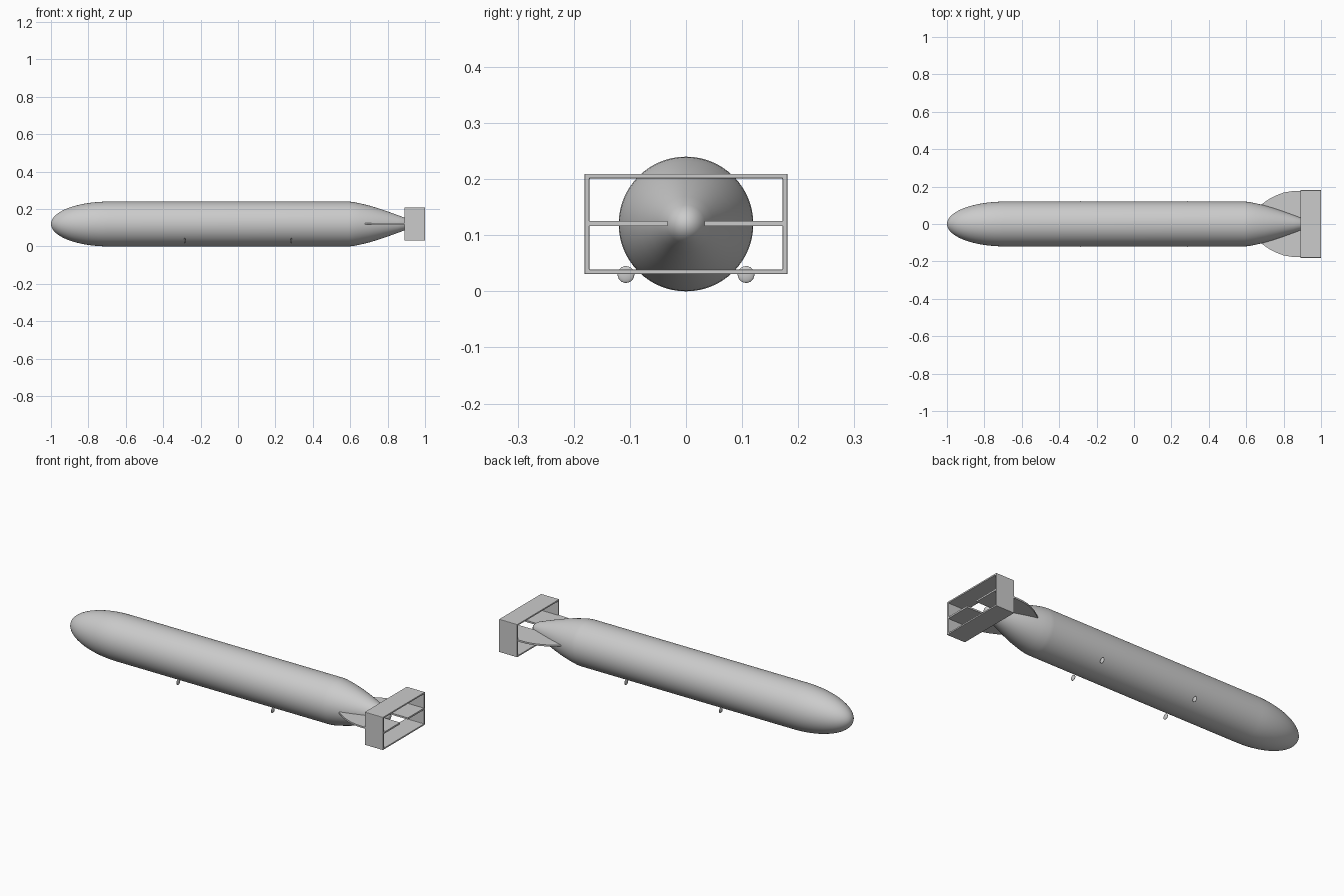
import bpy, bmesh, math

if "Cube" in bpy.data.objects:
    bpy.data.objects.remove(bpy.data.objects["Cube"])

AXIS_Z = 0.12
grey = bpy.data.materials.new("light_grey")
grey.diffuse_color = (0.6, 0.6, 0.6, 1)
grey.use_nodes = True
grey.node_tree.nodes["Principled BSDF"].inputs["Base Color"].default_value = grey.diffuse_color


def make(name, bm, smooth=False):
    bmesh.ops.recalc_face_normals(bm, faces=bm.faces)
    me = bpy.data.meshes.new(name)
    bm.to_mesh(me)
    bm.free()
    me.materials.append(grey)
    for p in me.polygons:
        p.use_smooth = smooth
    ob = bpy.data.objects.new(name, me)
    bpy.context.collection.objects.link(ob)
    return ob


def prism(name, outline, place, depth):
    """Extrude a closed 2D outline; place maps (u, v) to 3D."""
    bm = bmesh.new()
    face = bm.faces.new([bm.verts.new(place(u, v)) for u, v in outline])
    ext = bmesh.ops.extrude_face_region(bm, geom=[face])
    verts = [g for g in ext["geom"] if isinstance(g, bmesh.types.BMVert)]
    bmesh.ops.translate(bm, verts=verts, vec=depth)
    return make(name, bm)


# body: elliptical nose, straight tube, curved boat tail with a rounded tip
profile = []
for i in range(17):
    a = math.pi / 2 * i / 16
    profile.append((-0.69 - 0.31 * math.cos(a), 0.12 * math.sin(a)))
profile += [(0.59, 0.12), (0.61, 0.1185), (0.65, 0.111), (0.70, 0.099), (0.75, 0.084),
            (0.80, 0.067), (0.85, 0.049), (0.89, 0.034), (0.905, 0.025),
            (0.915, 0.013), (0.918, 0)]
bm = bmesh.new()
vs = [bm.verts.new((x, 0, AXIS_Z + r)) for x, r in profile]
es = [bm.edges.new(p) for p in zip(vs, vs[1:])]
bmesh.ops.spin(bm, geom=vs + es, cent=(0, 0, AXIS_Z), axis=(1, 0, 0),
               angle=math.tau, steps=64)
bmesh.ops.remove_doubles(bm, verts=bm.verts, dist=1e-5)
make("body", bm, True)

# box tail: four walls around an open rectangle
bm = bmesh.new()
rings = []
for x in (0.89, 1.0):
    for hy, hz in ((0.181, 0.0895), (0.172, 0.081)):
        rings.append([bm.verts.new((x, sy * hy, AXIS_Z + sz * hz))
                      for sy, sz in ((-1, -1), (1, -1), (1, 1), (-1, 1))])
fo, fi, bo, bi = rings
for a, b in ((fo, fi), (fi, bi), (bi, bo), (bo, fo)):
    for i in range(4):
        j = (i + 1) % 4
        bm.faces.new((a[i], a[j], b[j], b[i]))
box = make("tail_box", bm)
bev = box.modifiers.new("soft_corners", "BEVEL")
bev.width = 0.002
bev.segments = 2

# horizontal fins sweeping out from the tail into the box
fin = [(0.68, 0.033), (0.68, 0.104), (0.70, 0.118), (0.73, 0.138), (0.76, 0.153),
       (0.80, 0.168), (0.84, 0.175), (0.89, 0.177), (1.0, 0.177), (1.0, 0.033)]
for side, name in ((-1, "left_fin"), (1, "right_fin")):
    prism(name, fin, lambda u, v: (u, side * v, AXIS_Z - 0.004), (0, 0, 0.009))

# small round lugs along the lower flanks
for x in (-0.285, 0.285):
    for y in (-0.107, 0.107):
        bm = bmesh.new()
        bmesh.ops.create_uvsphere(bm, u_segments=24, v_segments=12, radius=0.015)
        bmesh.ops.scale(bm, verts=bm.verts, vec=(0.3, 1, 1))
        bmesh.ops.translate(bm, verts=bm.verts, vec=(x, y, 0.03))
        make("lug", bm, True)
